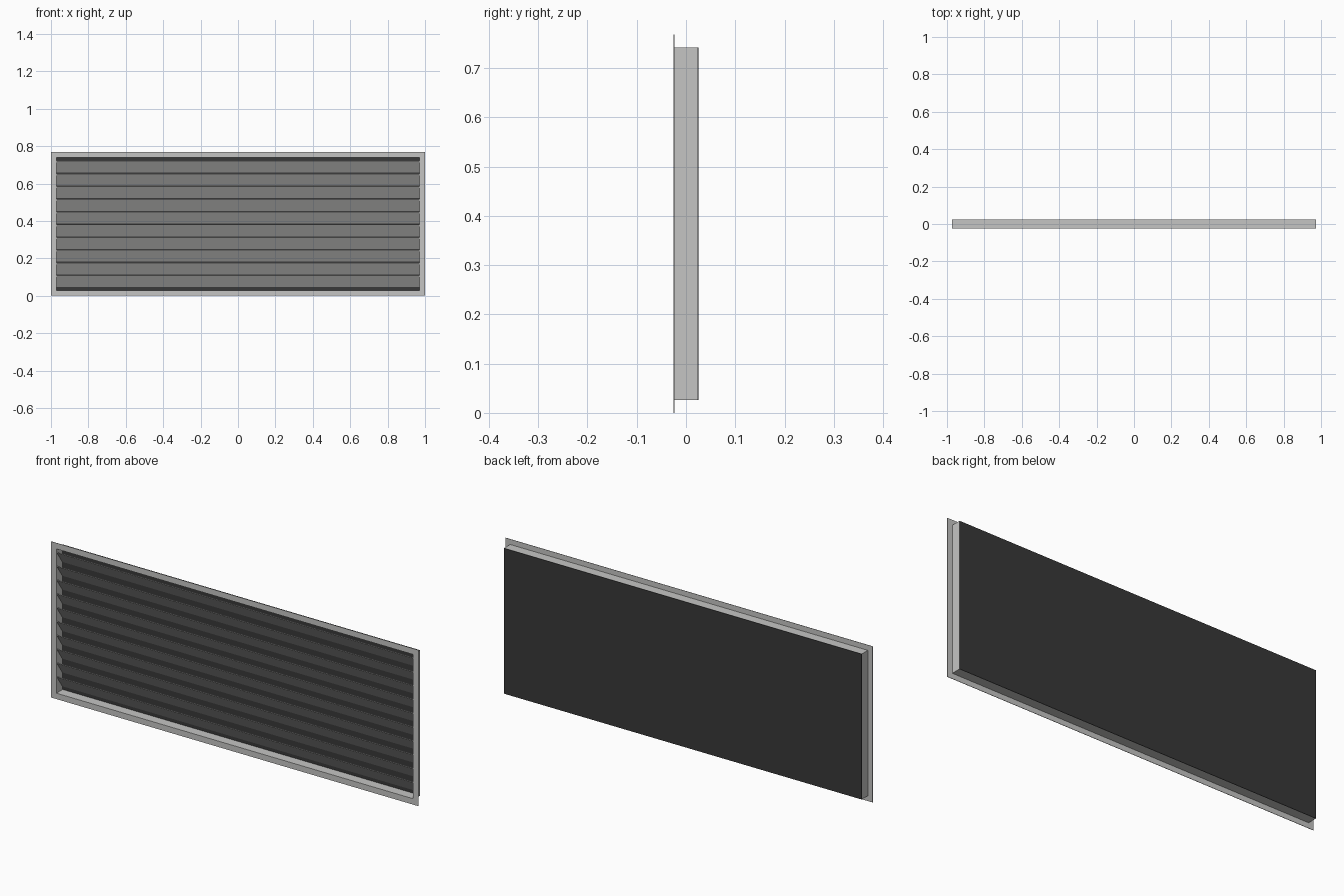
import bpy, bmesh
from mathutils import Vector

cube = bpy.data.objects.get("Cube")
if cube:
    bpy.data.objects.remove(cube, do_unlink=True)

HALF_W, HEIGHT = 1.0, 0.768      # flange outline
FRONT, BACK = -0.025, 0.025      # overall depth
LIP = 0.026                      # flange overhang around the box
WALL = 0.003                     # sheet thickness
SLATS, PITCH = 10, 0.068


def make_material(name, colour):
    mat = bpy.data.materials.new(name)
    mat.use_nodes = True
    mat.diffuse_color = colour
    mat.node_tree.nodes["Principled BSDF"].inputs["Base Color"].default_value = colour
    return mat


def make_object(name, bm, mat):
    bmesh.ops.recalc_face_normals(bm, faces=bm.faces)
    mesh = bpy.data.meshes.new(name)
    bm.to_mesh(mesh)
    bm.free()
    mesh.materials.append(mat)
    obj = bpy.data.objects.new(name, mesh)
    bpy.context.collection.objects.link(obj)
    return obj


def rectangle(bm, inset, y):
    """Ring of four corners, inset from the flange outline."""
    x, low, high = HALF_W - inset, inset, HEIGHT - inset
    return [bm.verts.new(p) for p in
            ((-x, y, low), (x, y, low), (x, y, high), (-x, y, high))]


def extrude_x(name, profile, half, mat):
    """Prism along x from a (y, z) outline."""
    bm = bmesh.new()
    face = bm.faces.new([bm.verts.new((-half, y, z)) for y, z in profile])
    new = bmesh.ops.extrude_face_region(bm, geom=[face])["geom"]
    verts = [v for v in new if isinstance(v, bmesh.types.BMVert)]
    bmesh.ops.translate(bm, verts=verts, vec=Vector((2 * half, 0, 0)))
    return make_object(name, bm, mat)


metal = make_material("light_grey_metal", (0.56, 0.56, 0.55, 1))
black = make_material("black_backing", (0.04, 0.04, 0.04, 1))

# Frame: an L-shaped section carried round the rectangle
bm = bmesh.new()
flange_back = FRONT + 0.002
section = [(0, FRONT), (0, flange_back), (LIP, flange_back), (LIP, BACK - 0.002),
           (LIP + WALL, BACK - 0.002), (LIP + WALL, FRONT)]
rings = [rectangle(bm, inset, y) for inset, y in section]
for a, b in zip(rings, rings[1:] + rings[:1]):
    for i in range(4):
        j = (i + 1) % 4
        bm.faces.new((a[i], a[j], b[j], b[i]))
make_object("frame", bm, metal)

# Backing panel closing the rear
extrude_x("back_panel",
          [(BACK - 0.002, LIP), (BACK, LIP), (BACK, HEIGHT - LIP), (BACK - 0.002, HEIGHT - LIP)],
          HALF_W - LIP, black)

# Slats: high at the front edge, low at the rear
for n in range(SLATS):
    mid = HEIGHT / 2 + (n - (SLATS - 1) / 2) * PITCH
    top, bottom = mid + 0.032, mid - 0.032
    extrude_x(f"slat_{n + 1}",
              [(-0.023, top - 0.002), (-0.021, top), (0.022, bottom + 0.002), (0.02, bottom)],
              HALF_W - LIP - WALL, metal)
